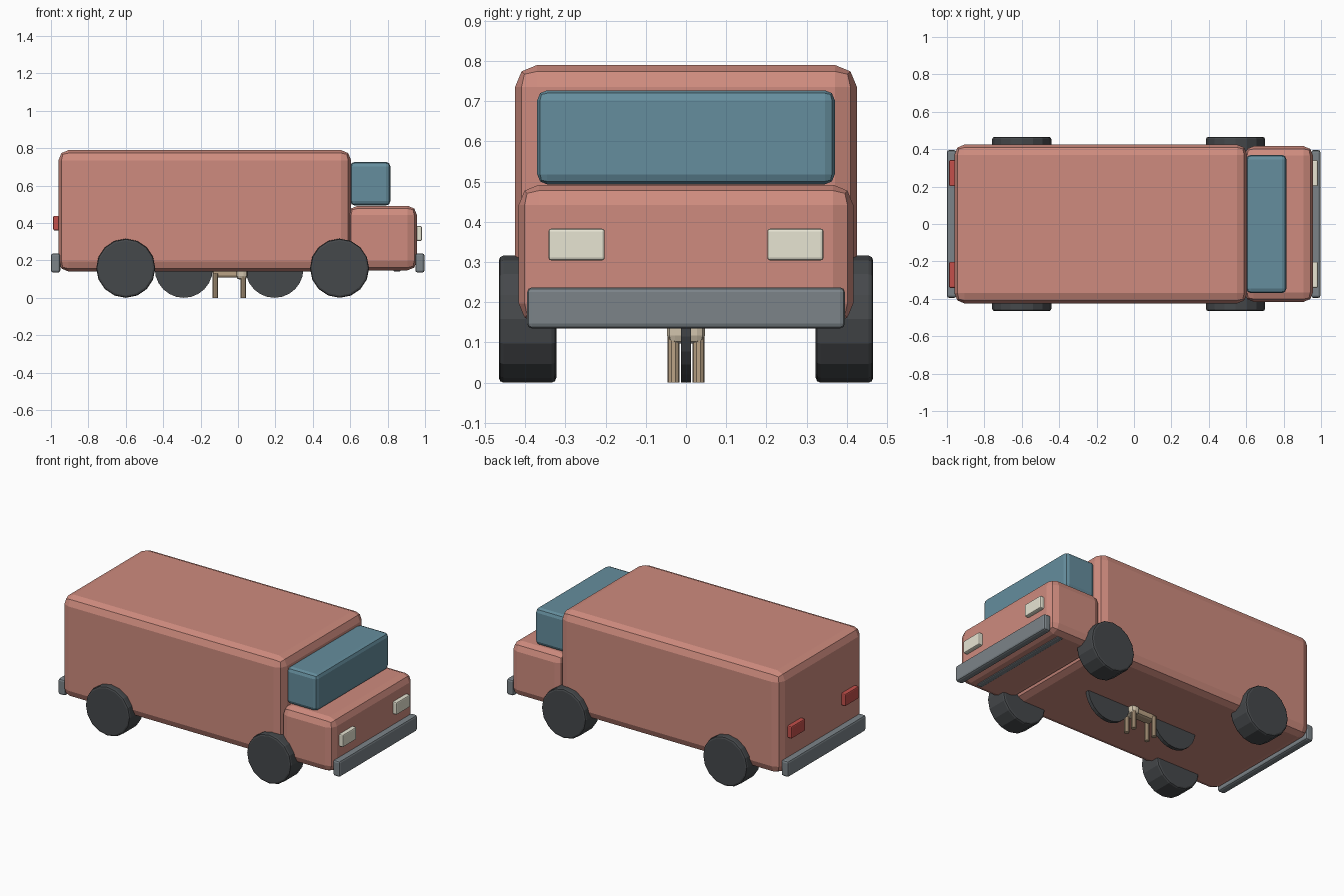
import bpy
import bmesh
from math import pi
from mathutils import Matrix

if "Cube" in bpy.data.objects:
    bpy.data.objects.remove(bpy.data.objects["Cube"])


def material(name, rgb):
    m = bpy.data.materials.new(name)
    m.diffuse_color = (*rgb, 1)
    m.use_nodes = True
    m.node_tree.nodes["Principled BSDF"].inputs["Base Color"].default_value = m.diffuse_color
    return m


PAINT = material("paint", (0.62, 0.26, 0.21))
GLASS = material("glass", (0.13, 0.27, 0.34))
RUBBER = material("rubber", (0.06, 0.065, 0.07))
METAL = material("metal", (0.2, 0.23, 0.25))
LAMP = material("lamp", (0.8, 0.78, 0.65))
RED = material("red", (0.55, 0.08, 0.07))
TAN = material("tan", (0.5, 0.37, 0.24))
CREAM = material("cream", (0.65, 0.56, 0.42))


def finish(bm, name, mat, bevel, segments):
    if bevel:
        edges = [e for e in bm.edges if e.calc_face_angle(0) > 0.9]
        bmesh.ops.bevel(bm, geom=edges, offset=bevel, segments=segments,
                        profile=0.5, affect='EDGES')
    me = bpy.data.meshes.new(name)
    bm.to_mesh(me)
    bm.free()
    me.materials.append(mat)
    ob = bpy.data.objects.new(name, me)
    bpy.context.collection.objects.link(ob)
    return ob


def box(name, x, y, z, mat, bevel=0.0, segments=2):
    """Bevelled box from (min, max) ranges."""
    bm = bmesh.new()
    size = Matrix.Diagonal((x[1] - x[0], y[1] - y[0], z[1] - z[0], 1))
    centre = Matrix.Translation((sum(x) / 2, sum(y) / 2, sum(z) / 2))
    bmesh.ops.create_cube(bm, size=1, matrix=centre @ size)
    return finish(bm, name, mat, bevel, segments)


def cylinder(name, loc, r, depth, mat, sides, axis='Y', bevel=0.0):
    bm = bmesh.new()
    rot = Matrix.Rotation(pi / 2, 4, 'X') if axis == 'Y' else Matrix()
    bmesh.ops.create_cone(bm, cap_ends=True, segments=sides, radius1=r, radius2=r,
                          depth=depth, matrix=Matrix.Translation(loc) @ rot)
    return finish(bm, name, mat, bevel, 2)


# Cargo body, bonnet and windscreen block
box("cargo_body", (-0.96, 0.605), (-0.425, 0.425), (0.14, 0.79), PAINT, 0.055)
box("bonnet", (0.59, 0.957), (-0.416, 0.416), (0.147, 0.492), PAINT, 0.05)
box("windscreen", (0.6, 0.815), (-0.37, 0.37), (0.493, 0.727), GLASS, 0.025)

# Bumpers and the dark bar under the nose
box("front_bumper", (0.948, 0.997), (-0.395, 0.395), (0.135, 0.237), METAL, 0.012)
box("rear_bumper", (-1.0, -0.95), (-0.395, 0.395), (0.135, 0.237), METAL, 0.012)
box("under_bar", (0.83, 0.87), (-0.36, 0.36), (0.14, 0.2), METAL, 0.008)

# Lamps and wheels, mirrored to both sides
for side, s in (("right", -1), ("left", 1)):
    y = sorted((s * 0.202, s * 0.342))
    box(side + "_headlight", (0.945, 0.983), y, (0.304, 0.383), LAMP, 0.007)
    box(side + "_tail_light", (-0.988, -0.945), y, (0.36, 0.438), RED, 0.007)
    for end, x in (("rear", -0.6), ("front", 0.543)):
        cylinder(f"{side}_{end}_wheel", (x, s * 0.394, 0.158), 0.158, 0.143,
                 RUBBER, 16, bevel=0.012)

# Two thin discs standing on the centre line beneath the floor
for name, x in (("rear_thin_wheel", -0.29), ("front_thin_wheel", 0.195)):
    cylinder(name, (x, 0, 0.155), 0.155, 0.024, RUBBER, 24)

# Small four-legged figure partly below the floor
box("small_body", (-0.135, 0.04), (-0.035, 0.035), (0.108, 0.19), TAN, 0.015)
box("small_head", (-0.01, 0.05), (-0.047, 0.047), (0.097, 0.18), CREAM, 0.02)
for x in (-0.122, 0.028):
    for y in (-0.031, 0.031):
        cylinder("small_leg", (x, y, 0.065), 0.015, 0.13, TAN, 10, axis='Z')
